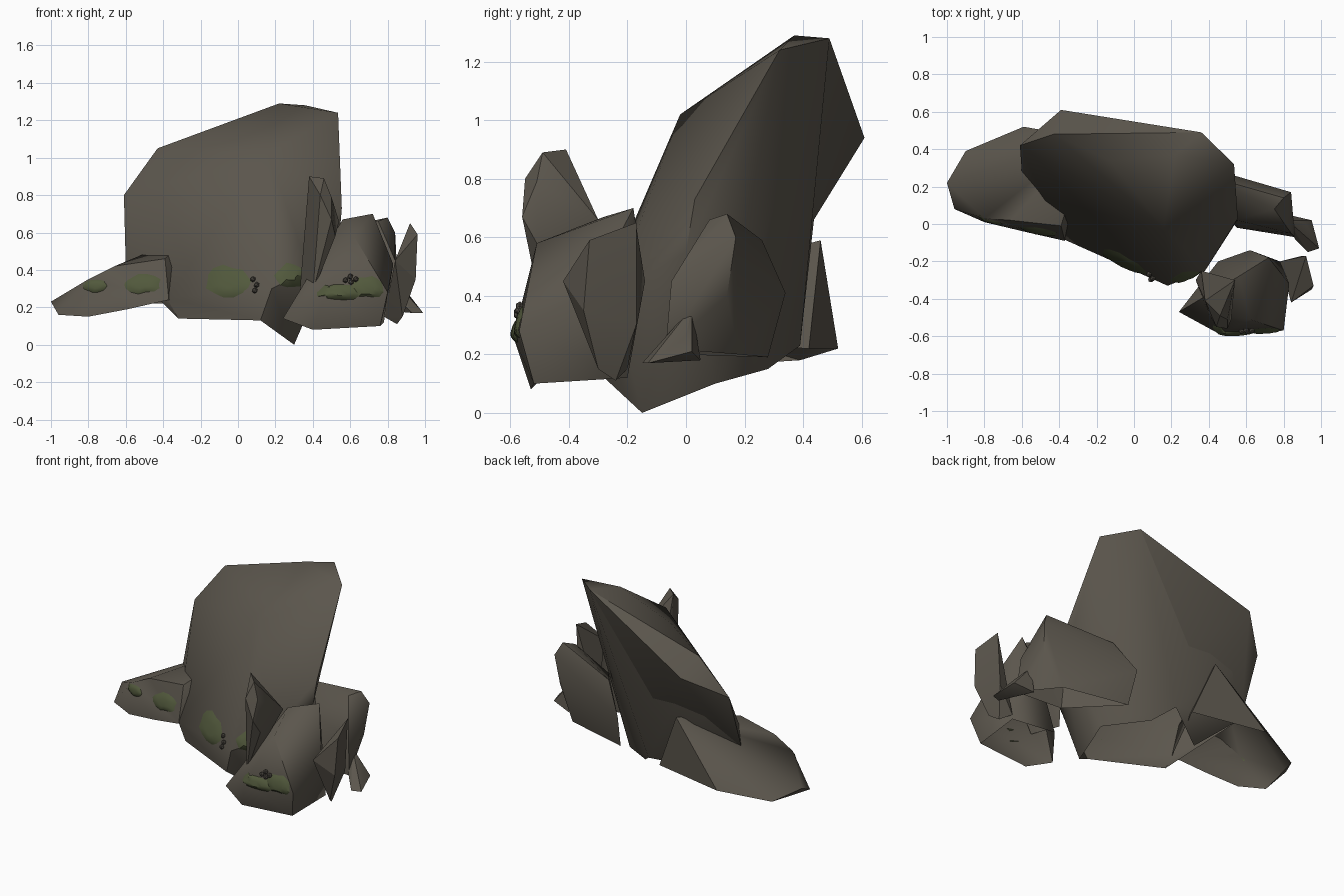
import bpy, bmesh, math, random
from mathutils import Vector
from mathutils.bvhtree import BVHTree

if "Cube" in bpy.data.objects:
    bpy.data.objects.remove(bpy.data.objects["Cube"])

random.seed(4)


def material(name, rgb):
    m = bpy.data.materials.new(name)
    m.diffuse_color = (*rgb, 1)
    m.use_nodes = True
    m.node_tree.nodes["Principled BSDF"].inputs["Base Color"].default_value = m.diffuse_color
    return m


STONE = material("stone", (0.104, 0.092, 0.073))
MOSS = material("moss", (0.083, 0.099, 0.045))
PEBBLE = material("dark pebble", (0.085, 0.076, 0.062))


def finish(bm, name, mat, angle):
    mesh = bpy.data.meshes.new(name)
    bm.to_mesh(mesh)
    mesh.materials.append(mat)
    ob = bpy.data.objects.new(name, mesh)
    bpy.context.collection.objects.link(ob)
    bpy.ops.object.select_all(action='DESELECT')
    ob.select_set(True)
    bpy.context.view_layer.objects.active = ob
    bpy.ops.object.shade_smooth_by_angle(angle=math.radians(angle))
    return ob


def rock(name, corners, angle=40, open_bottom=False):
    """Chiselled stone: convex hull of its corners. Returns a surface for placing moss."""
    bm = bmesh.new()
    for c in corners:
        bm.verts.new(c)
    bmesh.ops.convex_hull(bm, input=bm.verts[:])
    bmesh.ops.delete(bm, geom=[v for v in bm.verts if not v.link_faces], context='VERTS')
    bmesh.ops.recalc_face_normals(bm, faces=bm.faces)
    tree = BVHTree.FromBMesh(bm)
    if open_bottom:
        bm.normal_update()
        bmesh.ops.delete(bm, geom=[f for f in bm.faces if f.normal.z < -.75], context='FACES')
    finish(bm, name, STONE, angle)
    bm.free()
    return tree


# Large leaning slab, with the overhanging wedge on its back
slab = rock("leaning_slab", [
    (-.61, .42, .80), (-.43, .48, 1.05), (-.13, .34, 1.13), (.22, .37, 1.29),
    (.36, .49, 1.28), (.535, .32, 1.24), (.16, -.02, 1.02),
    (.555, .03, .73), (-.60, .28, .42), (-.38, -.08, .25), (-.32, -.09, .14),
    (0, .10, .09), (.30, -.15, 0), (.34, .10, .10), (.18, -.33, .30),
    (.38, -.25, .40), (.54, .0, .55), (.12, -.29, .13), (.10, .28, .15),
    (-.30, .20, .16), (0, .42, .60), (0, .39, .23)], 45, True)
rock("overhanging_back_wedge", [
    (.36, .49, 1.28), (.22, .37, 1.29), (-.43, .48, 1.05), (-.39, .61, .94),
    (-.61, .42, .80), (-.60, .28, .42), (0, .40, .60), (-.25, .25, .42)], 45)

# Low boulder on the left
low = rock("low_left_boulder", [
    (-1, .22, .23), (-.90, .39, .18), (-.59, .52, .22), (-.10, .42, .22),
    (-.25, .46, .59), (-.80, .03, .35), (-.66, .02, .42), (-.39, -.01, .46),
    (-.35, 0, .41), (-.37, -.09, .24), (-.59, -.04, .19), (-.80, .01, .15),
    (-.96, .08, .16)], 45, True)

# Front boulder on the right
front = rock("front_right_boulder", [
    (.24, -.47, .14), (.40, -.53, .08), (.76, -.52, .10), (.80, -.57, .28),
    (.46, -.59, .26), (.62, -.51, .58), (.56, -.28, .67), (.72, -.18, .70),
    (.83, -.32, .43), (.78, -.20, .12), (.45, -.20, .15), (.62, -.14, .45)], 55, True)

# Upright splinter between slab and front boulder
rock("upright_splinter", [
    (.38, -.41, .90), (.46, -.49, .89), (.44, -.55, .80), (.50, -.51, .79),
    (.50, -.56, .67), (.52, -.51, .58), (.54, -.30, .66), (.36, -.25, .45),
    (.40, -.48, .28), (.33, -.30, .28)], 30)

# Splinter at the far right
rock("right_splinter", [
    (.92, -.17, .65), (.96, -.33, .59), (.95, -.35, .35), (.84, -.42, .45),
    (.78, -.20, .15), (.85, -.24, .11), (.88, -.30, .15), (.90, -.17, .30)], 25)

# Rear boulder on the right, running in behind the slab, with a pointed chip
rock("rear_right_boulder", [
    (.75, .08, .66), (.80, .14, .68), (.84, .17, .60), (.38, .26, .59),
    (.26, .34, .41), (.28, .28, .19), (.70, .18, .20), (.82, .14, .40),
    (.84, -.05, .45), (.55, .02, .50), (.55, -.02, .20), (.86, -.07, .22)], 35, True)
rock("pointed_chip", [
    (.86, -.08, .24), (.92, 0, .26), (.95, .02, .21), (.99, -.13, .17),
    (.93, -.15, .17), (.82, .05, .18), (.82, .02, .36)], 25)


def surface(tree, x, z, default):
    hit = tree.ray_cast(Vector((x, -3, z)), Vector((0, 1, 0)))[0]
    return hit.y if hit else default


def moss(name, tree, cx, cz, w, h):
    """Ragged cushion that follows the stone face behind it."""
    bm = bmesh.new()
    y0 = surface(tree, cx, cz, 0)
    n = 14
    ragged = [random.uniform(.85, 1.15) for _ in range(n)]
    rings = []
    for f, lift in ((1, .002), (.75, .010), (.4, .014)):
        ring = []
        for i in range(n):
            a = 2 * math.pi * i / n
            x = cx + w / 2 * f * ragged[i] * math.cos(a)
            z = cz + h / 2 * f * ragged[i] * math.sin(a)
            ring.append(bm.verts.new((x, surface(tree, x, z, y0) - lift, z)))
        rings.append(ring)
    for a, b in zip(rings, rings[1:]):
        for i in range(n):
            j = (i + 1) % n
            bm.faces.new((a[i], a[j], b[j], b[i]))
    bm.faces.new(rings[-1])
    finish(bm, name, MOSS, 30)
    bm.free()


# Moss patches
for i, (tree, x, z, w, h) in enumerate([
        (low, -.76, .315, .13, .075), (low, -.51, .325, .19, .10),
        (slab, -.05, .34, .24, .16), (slab, .28, .37, .17, .13),
        (front, .54, .28, .23, .09), (front, .70, .31, .16, .12)]):
    moss(f"moss_patch_{i + 1}", tree, x, z, w, h)

# Pebble clusters
for i, (tree, x, z) in enumerate([
        (slab, .08, .35), (slab, .10, .32), (slab, .09, .29),
        (front, .575, .345), (front, .60, .365), (front, .63, .35), (front, .605, .335)]):
    bm = bmesh.new()
    bmesh.ops.create_icosphere(bm, subdivisions=1, radius=.016)
    bmesh.ops.translate(bm, verts=bm.verts, vec=(x, surface(tree, x, z, 0) - .008, z))
    finish(bm, f"pebble_{i + 1}", PEBBLE, 30)
    bm.free()
